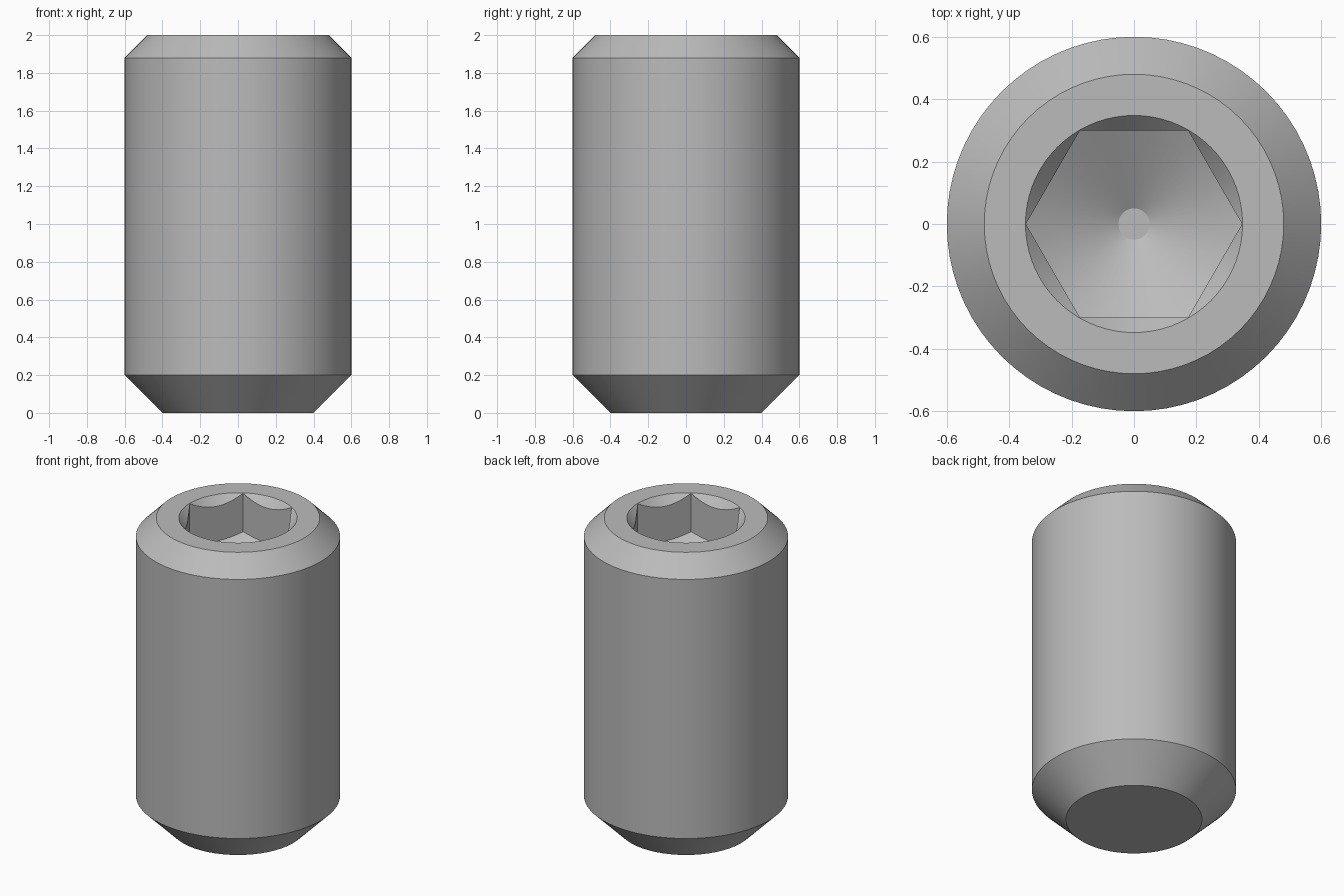
import bpy, bmesh, math

cube = bpy.data.objects.get("Cube")
if cube:
    bpy.data.objects.remove(cube)

SEGMENTS = 72
SOCKET_FLAT = 0.3       # half the distance across the socket flats
RIM = 0.348             # countersink radius at the top face
SOCKET_DEPTH = 0.25     # depth of the socket corners
DRILL_SLOPE = math.tan(math.radians(30))


def hex_radius(angle):
    """Distance from the axis to the hexagon wall, with corners on the x axis."""
    sector = math.pi / 3
    return SOCKET_FLAT / math.cos(angle % sector - sector / 2)


def circle(radius, z):
    return lambda angle: (radius, z)


def socket_top(angle):
    r = hex_radius(angle)
    return r, 2 - (RIM - r) * 1.1


def socket_bottom(angle):
    r = hex_radius(angle)
    return r, 2 - SOCKET_DEPTH - (RIM - r) * DRILL_SLOPE


def material(name, colour):
    mat = bpy.data.materials.new(name)
    mat.use_nodes = True
    mat.diffuse_color = colour
    mat.node_tree.nodes["Principled BSDF"].inputs["Base Color"].default_value = colour
    return mat


# Rings from the underside, up the outside and down into the socket
rings = [
    circle(0.4, 0),
    circle(0.6, 0.2),
    circle(0.6, 1.88),
    circle(0.48, 2),
    circle(RIM, 2),
    socket_top,
    socket_bottom,
    circle(0.05, 2 - SOCKET_DEPTH - (RIM - 0.05) * DRILL_SLOPE),
]

bm = bmesh.new()
angles = [math.tau * i / SEGMENTS for i in range(SEGMENTS)]
loops = []
for ring in rings:
    loop = []
    for a in angles:
        r, z = ring(a)
        loop.append(bm.verts.new((r * math.cos(a), r * math.sin(a), z)))
    loops.append(loop)

for low, high in zip(loops, loops[1:]):
    for i in range(SEGMENTS):
        j = (i + 1) % SEGMENTS
        bm.faces.new((low[i], low[j], high[j], high[i]))

# Flat underside and the small flat at the drill tip
bm.faces.new(loops[0][::-1])
bm.faces.new(loops[-1])
bmesh.ops.recalc_face_normals(bm, faces=bm.faces)

mesh = bpy.data.meshes.new("set_screw")
bm.to_mesh(mesh)
bm.free()
mesh.materials.append(material("steel grey", (0.5, 0.5, 0.5, 1)))

screw = bpy.data.objects.new("set_screw", mesh)
bpy.context.collection.objects.link(screw)
bpy.context.view_layer.objects.active = screw
screw.select_set(True)
bpy.ops.object.shade_smooth_by_angle(angle=math.radians(25))
